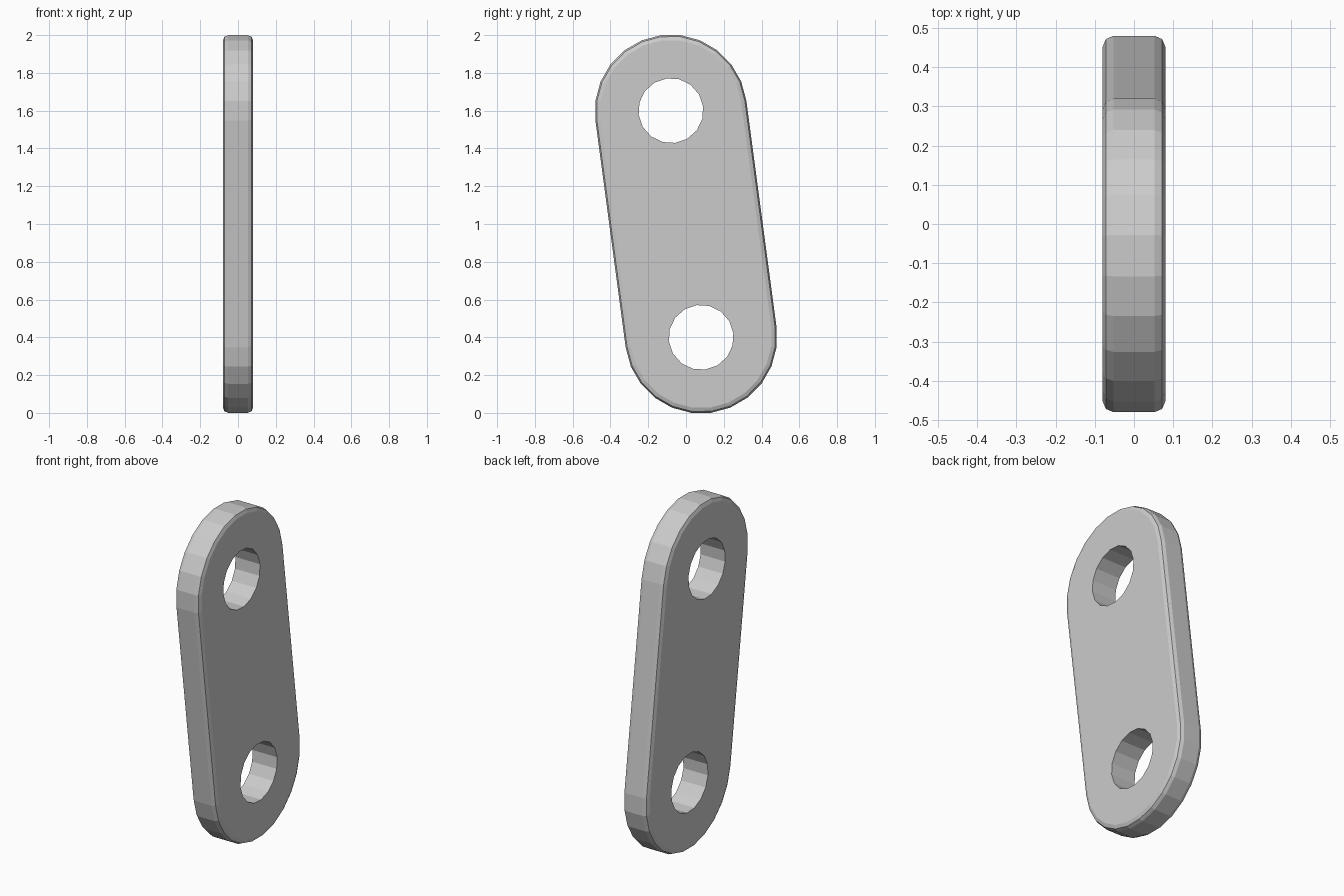
import bpy, bmesh
from math import pi, sin, cos, atan2

if "Cube" in bpy.data.objects:
    bpy.data.objects.remove(bpy.data.objects["Cube"])

CY, CZ, R, HOLE_R, HALF = 0.08, 0.6, 0.403, 0.172, 0.08
tilt = atan2(CZ * 2, -CY * 2)          # direction from lower to upper pin hole


def prism(name, pts, half, bevel=0.0):
    """Extrude a y/z outline along x, optionally rounding both rims."""
    bm = bmesh.new()
    face = bm.faces.new([bm.verts.new((-half, y, z)) for y, z in pts])
    ext = bmesh.ops.extrude_face_region(bm, geom=[face])
    bmesh.ops.translate(bm, vec=(2 * half, 0, 0),
                        verts=[g for g in ext["geom"] if isinstance(g, bmesh.types.BMVert)])
    bmesh.ops.recalc_face_normals(bm, faces=bm.faces)
    if bevel:
        rims = [e for e in bm.edges if abs(e.verts[0].co.x - e.verts[1].co.x) < 1e-5]
        bmesh.ops.bevel(bm, geom=rims, offset=bevel, segments=2, profile=0.5,
                        affect='EDGES', clamp_overlap=True)
    me = bpy.data.meshes.new(name)
    bm.to_mesh(me)
    bm.free()
    ob = bpy.data.objects.new(name, me)
    bpy.context.collection.objects.link(ob)
    return ob


def arc(cy, cz, r, start, sweep, n, count):
    return [(cy + r * cos(start + sweep * i / n), cz + r * sin(start + sweep * i / n))
            for i in range(count)]


# Link plate: two half-round ends joined by straight sides
outline = (arc(-CY, 1 + CZ, R, tilt - pi / 2, pi, 12, 13)
           + arc(CY, 1 - CZ, R, tilt + pi / 2, pi, 12, 13))
plate = prism("link_plate", outline, HALF, 0.028)

# Pin holes
for name, s in (("upper_hole_cutter", 1), ("lower_hole_cutter", -1)):
    cutter = prism(name, arc(-CY * s, 1 + CZ * s, HOLE_R, tilt, 2 * pi, 16, 16), 0.2)
    cutter.hide_render = True
    cutter.hide_set(True)
    mod = plate.modifiers.new(name, 'BOOLEAN')
    mod.object = cutter
    mod.operation = 'DIFFERENCE'
    mod.solver = 'EXACT'
